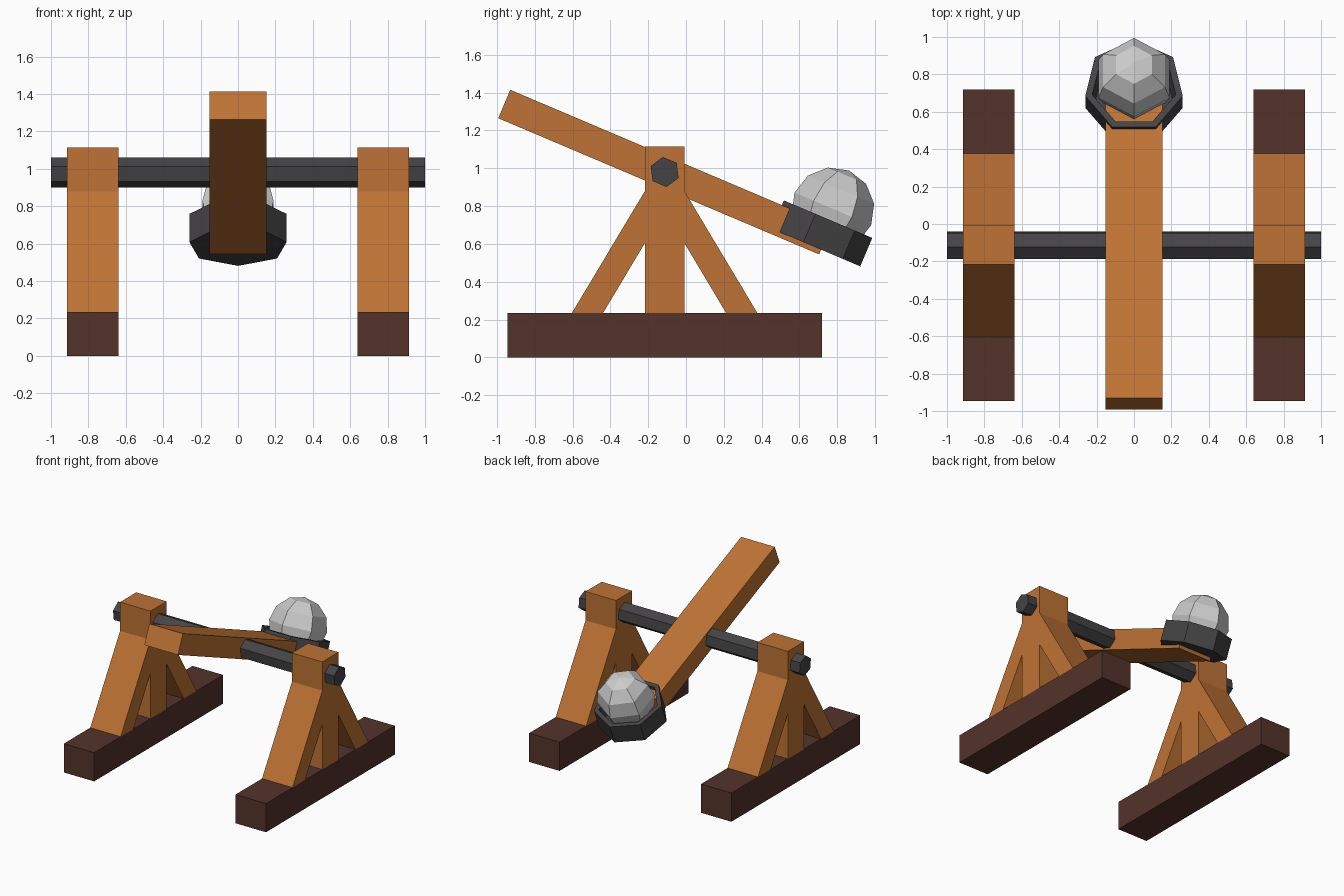
import bpy, bmesh
from math import sin, cos, pi, radians
from mathutils import Matrix, Vector

if "Cube" in bpy.data.objects:
    bpy.data.objects.remove(bpy.data.objects["Cube"])


def material(name, rgb):
    m = bpy.data.materials.new(name)
    m.diffuse_color = (*rgb, 1)
    m.use_nodes = True
    m.node_tree.nodes["Principled BSDF"].inputs["Base Color"].default_value = m.diffuse_color
    return m


WOOD = material("wood", (0.52, 0.17, 0.035))
DARK_WOOD = material("dark_wood", (0.09, 0.033, 0.024))
IRON = material("iron", (0.06, 0.057, 0.06))
TILT = Matrix.Rotation(radians(-23), 4, 'X')      # slope of the throwing arm


def finish(name, bm, mat=None, matrix=None):
    bmesh.ops.recalc_face_normals(bm, faces=bm.faces)
    me = bpy.data.meshes.new(name)
    bm.to_mesh(me)
    bm.free()
    ob = bpy.data.objects.new(name, me)
    bpy.context.collection.objects.link(ob)
    if mat:
        me.materials.append(mat)
    if matrix:
        ob.matrix_world = matrix
    return ob


def prism(points, vector):
    """Extrude a closed profile along a vector."""
    bm = bmesh.new()
    face = bm.faces.new([bm.verts.new(p) for p in points])
    ext = bmesh.ops.extrude_face_region(bm, geom=[face])["geom"]
    bmesh.ops.translate(bm, vec=vector, verts=[g for g in ext if isinstance(g, bmesh.types.BMVert)])
    return bm


def side_prism(name, profile, x0, x1, mat, matrix=None):
    """Extrude a (y, z) profile from x0 to x1."""
    return finish(name, prism([(x0, y, z) for y, z in profile], Vector((x1 - x0, 0, 0))), mat, matrix)


def rect(y0, y1, z0, z1):
    return [(y0, z0), (y1, z0), (y1, z1), (y0, z1)]


# Two side frames: ground beam, post and a pair of braces
PY = -0.113
for side, x0, x1 in (("left", -0.915, -0.64), ("right", 0.64, 0.915)):
    side_prism(side + "_ground_beam", rect(-0.945, 0.72, 0, 0.235), x0, x1, DARK_WOOD)
    side_prism(side + "_post", rect(PY - 0.104, PY + 0.104, 0.235, 1.115), x0, x1, WOOD)
    for end, s in (("front", -1), ("back", 1)):
        brace = [(0.325, 0.235), (0.49, 0.235), (0.104, 0.88), (0.104, 0.605)]
        side_prism(f"{side}_{end}_brace", [(PY + s * y, z) for y, z in brace], x0, x1, WOOD)

# Hexagonal axle
axle = [(PY + 0.08 * cos(radians(37 + 60 * i)), 0.98 + 0.08 * sin(radians(37 + 60 * i))) for i in range(6)]
side_prism("axle", axle, -1, 1, IRON)

# Throwing arm
side_prism("throwing_arm", rect(-1.408, 0.435, 0.776, 0.939), -0.152, 0.152, WOOD, TILT)

# Seven-sided cup with a recess
ring = [(0.267 * sin(2 * pi * i / 7), 0.393 + 0.267 * cos(2 * pi * i / 7), 0.803) for i in range(7)]
bm = prism(ring, Vector((0, 0, 0.163)))
top = max(bm.faces, key=lambda f: f.calc_center_median().z)
bm.normal_update()
bmesh.ops.recalc_face_normals(bm, faces=bm.faces)
bmesh.ops.inset_region(bm, faces=[top], thickness=0.038)
bmesh.ops.inset_region(bm, faces=[top], thickness=0.015, depth=-0.11)
finish("cup", bm, IRON, TILT)

# Low-poly stone ball, one corner pointing along the arm
bm = bmesh.new()
bmesh.ops.create_uvsphere(bm, u_segments=6, v_segments=6, radius=0.22)
if max(v.co.y for v in bm.verts) < 0.21:
    bmesh.ops.rotate(bm, verts=bm.verts, matrix=Matrix.Rotation(pi / 6, 3, 'Z'))
bmesh.ops.translate(bm, verts=bm.verts, vec=(0, 0.408, 1.026))
finish("stone_ball", bm, None, TILT)
